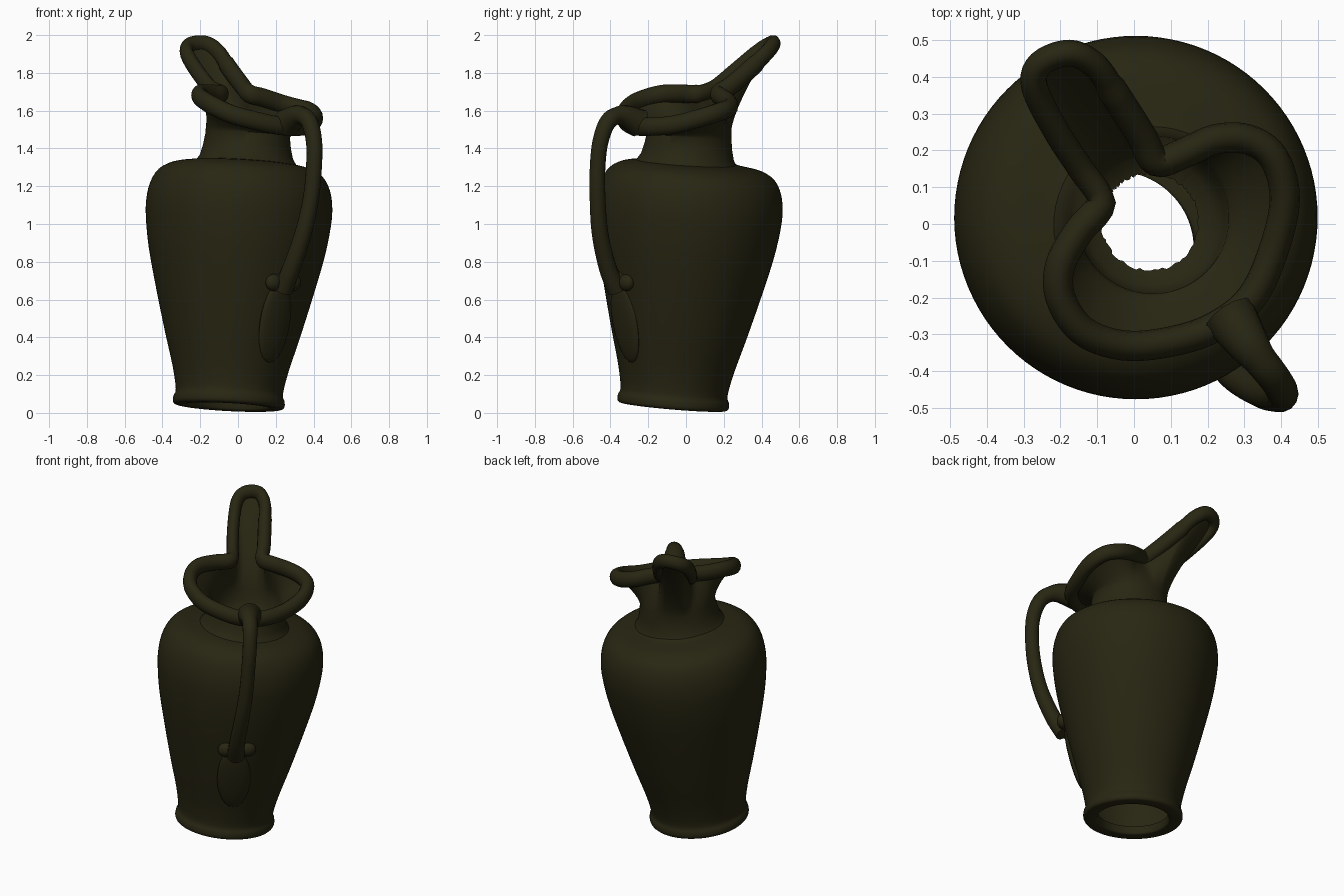
import bpy, bmesh, math, random
from mathutils import Vector, Matrix

if "Cube" in bpy.data.objects:
    bpy.data.objects.remove(bpy.data.objects["Cube"])
random.seed(4)

# One dark olive material
olive = bpy.data.materials.new("dark olive")
olive.use_nodes = True
COLOUR = (0.021, 0.019, 0.006, 1)
olive.diffuse_color = COLOUR
shader = olive.node_tree.nodes["Principled BSDF"]
shader.inputs["Base Color"].default_value = COLOUR
shader.inputs["Roughness"].default_value = 0.8


def smooth_path(points, steps, closed=False):
    """Catmull-Rom points through the given ones."""
    pts = [Vector(p) for p in points]
    n = len(pts)
    pick = (lambda i: pts[i % n]) if closed else (lambda i: pts[max(0, min(n - 1, i))])
    out = []
    for i in range(n if closed else n - 1):
        a, b, c, d = (pick(i + k) for k in (-1, 0, 1, 2))
        for s in range(steps):
            t = s / steps
            out.append(0.5 * (2 * b + (c - a) * t + (2 * a - 5 * b + 4 * c - d) * t ** 2
                              + (3 * b - a - 3 * c + d) * t ** 3))
    if not closed:
        out.append(pts[-1])
    return out


def finish(name, bm, angle=50):
    bmesh.ops.recalc_face_normals(bm, faces=bm.faces[:])
    mesh = bpy.data.meshes.new(name)
    bm.to_mesh(mesh)
    bm.free()
    obj = bpy.data.objects.new(name, mesh)
    bpy.context.collection.objects.link(obj)
    mesh.materials.append(olive)
    bpy.ops.object.select_all(action="DESELECT")
    obj.select_set(True)
    bpy.context.view_layer.objects.active = obj
    bpy.ops.object.shade_smooth_by_angle(angle=math.radians(angle))


def loft(name, rings, loop=False, cap=False):
    """Skin a list of closed rings."""
    bm = bmesh.new()
    vs = [[bm.verts.new(p) for p in ring] for ring in rings]
    n = len(vs[0])
    pairs = list(zip(vs, vs[1:])) + ([(vs[-1], vs[0])] if loop else [])
    for lo, hi in pairs:
        for i in range(n):
            j = (i + 1) % n
            bm.faces.new((lo[i], lo[j], hi[j], hi[i]))
    if cap:
        bm.faces.new(vs[0])
        bm.faces.new(vs[-1])
    finish(name, bm)


def tube(name, path, radius, closed=False, tall=1, sides=14):
    """Oval tube along a path; radius is a function of progress 0..1."""
    rings, n = [], len(path)
    for i, p in enumerate(path):
        nxt = path[(i + 1) % n] if closed else path[min(i + 1, n - 1)]
        prv = path[i - 1] if closed or i else path[0]
        along = (nxt - prv).normalized()
        ref = Vector((0, 0, 1)) if closed else Vector((0.8, 0.6, 0))
        u = along.cross(ref).normalized()
        v = along.cross(u) * tall
        r = radius(i / n)
        angles = (math.tau * k / sides for k in range(sides))
        rings.append([p + r * (math.cos(a) * u + math.sin(a) * v) for a in angles])
    loft(name, rings, loop=closed, cap=not closed)


def ellipsoid(name, centre, size, turn, lean=0):
    bm = bmesh.new()
    m = (Matrix.Translation(centre) @ Matrix.Rotation(turn, 4, "Z")
         @ Matrix.Rotation(lean, 4, "X") @ Matrix.Diagonal((*size, 1)))
    bmesh.ops.create_uvsphere(bm, u_segments=20, v_segments=12, radius=1, matrix=m)
    finish(name, bm)


# The whole vessel leans slightly towards the back left
tilt = Vector((0, 0, 1)).rotation_difference(Vector((0.053, 0.084, 1))).to_matrix().to_4x4()
body_frame = Matrix.Translation((-0.05, -0.07, 0.033)) @ tilt
neck_frame = Matrix.Translation((0.042, 0.003, 1.3)) @ tilt


def circle(frame, r, h, angles):
    return [frame @ Vector((r * math.cos(a), r * math.sin(a), h)) for a in angles]


# Body with foot ring and open underside
profile = [(0.21, 0.05), (0.215, 0.01), (0.23, 0), (0.28, 0), (0.296, 0.015),
           (0.294, 0.045), (0.284, 0.08), (0.307, 0.2), (0.357, 0.38), (0.414, 0.6),
           (0.466, 0.82), (0.49, 0.98), (0.493, 1.08), (0.477, 1.17), (0.437, 1.24),
           (0.37, 1.279), (0.29, 1.294), (0.25, 1.3), (0.22, 1.31)]
full_turn = [math.tau * i / 96 for i in range(96)]
loft("vessel_body", [circle(body_frame, p[0], p[1], full_turn)
                     for p in smooth_path([(r, h, 0) for r, h in profile], 3)])

# Pinched mouth line: two lobes and a raised pouring spout
mouth = smooth_path([
    (-0.09, 0.06, 1.69), (-0.15, -0.02, 1.69), (-0.2, -0.11, 1.69), (-0.2, -0.2, 1.67),
    (-0.14, -0.29, 1.63), (-0.03, -0.33, 1.58), (0.1, -0.32, 1.545), (0.22, -0.28, 1.52),
    (0.32, -0.2, 1.515), (0.38, -0.07, 1.525), (0.41, 0.07, 1.56), (0.38, 0.18, 1.595),
    (0.31, 0.23, 1.615), (0.22, 0.23, 1.64), (0.13, 0.19, 1.67), (0.06, 0.17, 1.69),
    (0.02, 0.24, 1.735), (-0.05, 0.35, 1.83), (-0.105, 0.43, 1.91), (-0.175, 0.465, 1.955),
    (-0.255, 0.435, 1.945), (-0.27, 0.37, 1.9), (-0.21, 0.25, 1.8), (-0.145, 0.15, 1.72)],
    5, closed=True)
centre = neck_frame.translation
mouth_angles = [math.atan2(p.y - centre.y, p.x - centre.x) for p in mouth]


def flare(r, h, power):
    """Rings blending a neck circle into the mouth line."""
    start = circle(neck_frame, r, h, mouth_angles)
    rings = []
    for k in range(1, 9):
        t = k / 8
        ring = []
        for a, b in zip(start, mouth):
            p = a.lerp(b, t ** power)
            p.z = a.z + (b.z - a.z) * t
            ring.append(p)
        rings.append(ring)
    return [start] + rings


# Neck outside
neck = [circle(neck_frame, r, h, mouth_angles)
        for r, h in ((0.295, 0.0), (0.268, 0.022), (0.247, 0.055), (0.233, 0.11))]
loft("neck_outside", neck + flare(0.224, 0.17, 1.4))

# Neck inside, ending in a ragged ledge around the opening
ragged = [neck_frame @ Vector((r * math.cos(a), r * math.sin(a), 0.03))
          for a in mouth_angles for r in [0.132 + random.uniform(-0.004, 0.004)]]
throat = [ragged] + [circle(neck_frame, r, h, mouth_angles)
                     for r, h in ((0.175, 0.05), (0.2, 0.09))]
loft("neck_inside", throat + flare(0.207, 0.17, 1.3))

# Rolled rim, slimmer around the spout
tube("rolled_rim", mouth, lambda t: 0.041 - 0.005 * (t > 0.72), closed=True, tall=1.2)

# Handle, broad where it joins the rim, running down to the belly
handle_path = smooth_path([
    (0.26, -0.25, 1.535), (0.32, -0.34, 1.575), (0.375, -0.41, 1.545), (0.402, -0.452, 1.44),
    (0.402, -0.468, 1.3), (0.385, -0.468, 1.13), (0.345, -0.455, 0.95),
    (0.285, -0.415, 0.77), (0.24, -0.365, 0.65)], 6)
tube("handle", handle_path,
     lambda t: 0.052 - 0.01 * math.sin(math.pi * t) + 0.025 * max(0, 1 - 6 * t))

# Lower handle attachment with side lobes and a low relief below it
facing = math.atan2(0.62, 0.78)
for side in (-1, 0, 1):
    spot = Vector((0.24 + 0.05 * side, -0.355 + 0.04 * side, 0.71 - 0.02 * abs(side)))
    ellipsoid("handle_foot", spot, (0.05, 0.035, 0.045), facing)
ellipsoid("relief_plaque", (0.195, -0.323, 0.48), (0.1, 0.03, 0.22), facing, 0.22)
